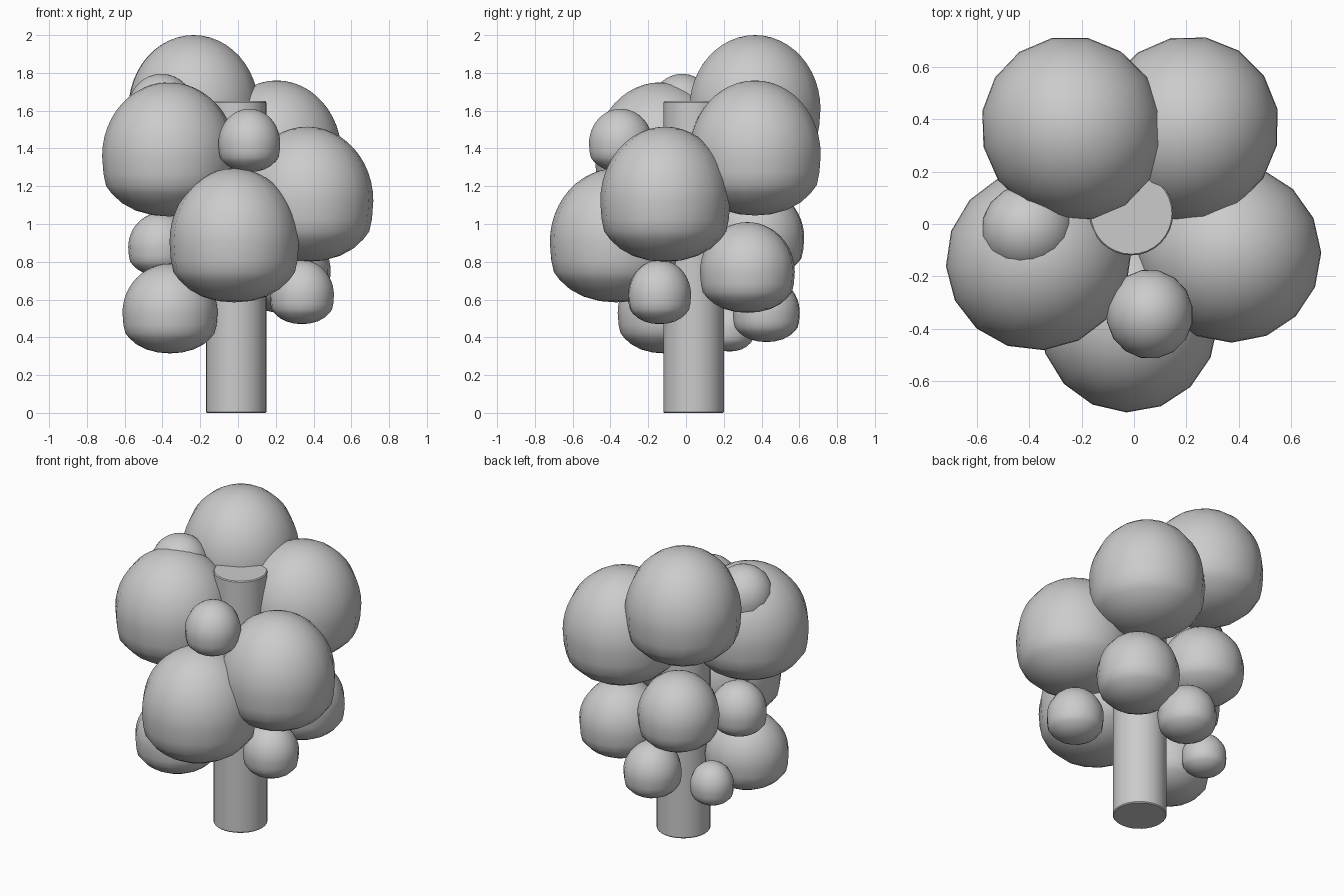
import bpy, bmesh
from math import sin, cos, pi, atan2
from mathutils import Matrix

if "Cube" in bpy.data.objects:
    bpy.data.objects.remove(bpy.data.objects["Cube"])

TX, TY = -0.01, 0.04   # trunk axis


def finish(name, bm, angle):
    bmesh.ops.recalc_face_normals(bm, faces=bm.faces)
    me = bpy.data.meshes.new(name)
    bm.to_mesh(me)
    bm.free()
    ob = bpy.data.objects.new(name, me)
    bpy.context.collection.objects.link(ob)
    bpy.ops.object.select_all(action='DESELECT')
    ob.select_set(True)
    bpy.context.view_layer.objects.active = ob
    bpy.ops.object.shade_smooth_by_angle(angle=angle)
    return ob


def lathe(bm, profile, segs):
    # rings between a bottom pole and a top pole
    bottom = bm.verts.new((0, 0, profile[0][1]))
    top = bm.verts.new((0, 0, profile[-1][1]))
    rings = [[bm.verts.new((r * cos(2 * pi * i / segs), r * sin(2 * pi * i / segs), z))
              for i in range(segs)] for r, z in profile[1:-1]]
    for i in range(segs):
        j = (i + 1) % segs
        bm.faces.new((bottom, rings[0][j], rings[0][i]))
        bm.faces.new((top, rings[-1][i], rings[-1][j]))
        for a, b in zip(rings, rings[1:]):
            bm.faces.new((a[i], a[j], b[j], b[i]))


# Foliage outline: flattened underside, creased rim, tall dome (unit height)
under = [(0, 0), (.25, .02), (.5, .09), (.7, .20), (.85, .34), (.94, .46), (.98, .65), (1, .92)]
dome = [(cos(pi / 2 * k / 12), .92 + 1.12 * sin(pi / 2 * k / 12)) for k in range(1, 12)]
OUTLINE = [(r, z / 2.04) for r, z in under + dome + [(0, 2.04)]]


def clump(name, x, y, r, z0, z1):
    bm = bmesh.new()
    lathe(bm, OUTLINE, 16)
    # slightly longer outward from the trunk than across
    m = (Matrix.Translation((x, y, z0)) @ Matrix.Rotation(atan2(y - TY, x - TX), 4, 'Z')
         @ Matrix.Diagonal((r * 1.02, r * .99, z1 - z0, 1)))
    bm.transform(m)
    finish(name, bm, 0.6)


# Trunk with slightly softened ends
bm = bmesh.new()
lathe(bm, [(0, 0), (.155, 0), (.16, .006), (.16, 1.644), (.155, 1.65), (0, 1.65)], 32)
bm.transform(Matrix.Translation((TX, TY, 0)))
finish("trunk", bm, 0.6)

# Foliage clumps: centre x, centre y, radius, bottom, top
clumps = {
    "large": [(-.235, .365, .350, 1.29, 2.00), (.205, .365, .350, 1.045, 1.76),
              (-.365, -.135, .350, 1.04, 1.75), (.365, -.11, .346, .80, 1.515),
              (-.02, -.368, .346, .585, 1.295)],
    "medium": [(-.36, -.115, .248, .315, .79), (.24, .325, .250, .53, 1.01),
               (-.21, .378, .247, .71, 1.19)],
    "small": [(-.405, -.02, .175, 1.46, 1.795), (.06, -.345, .168, 1.275, 1.61),
              (-.41, .04, .168, .725, 1.06), (.338, -.14, .168, .47, .81),
              (-.055, .425, .175, .375, .72), (-.35, .23, .132, .325, .59)],
}
for size, items in clumps.items():
    for n, c in enumerate(items, 1):
        clump(f"{size}_foliage_{n}", *c)
